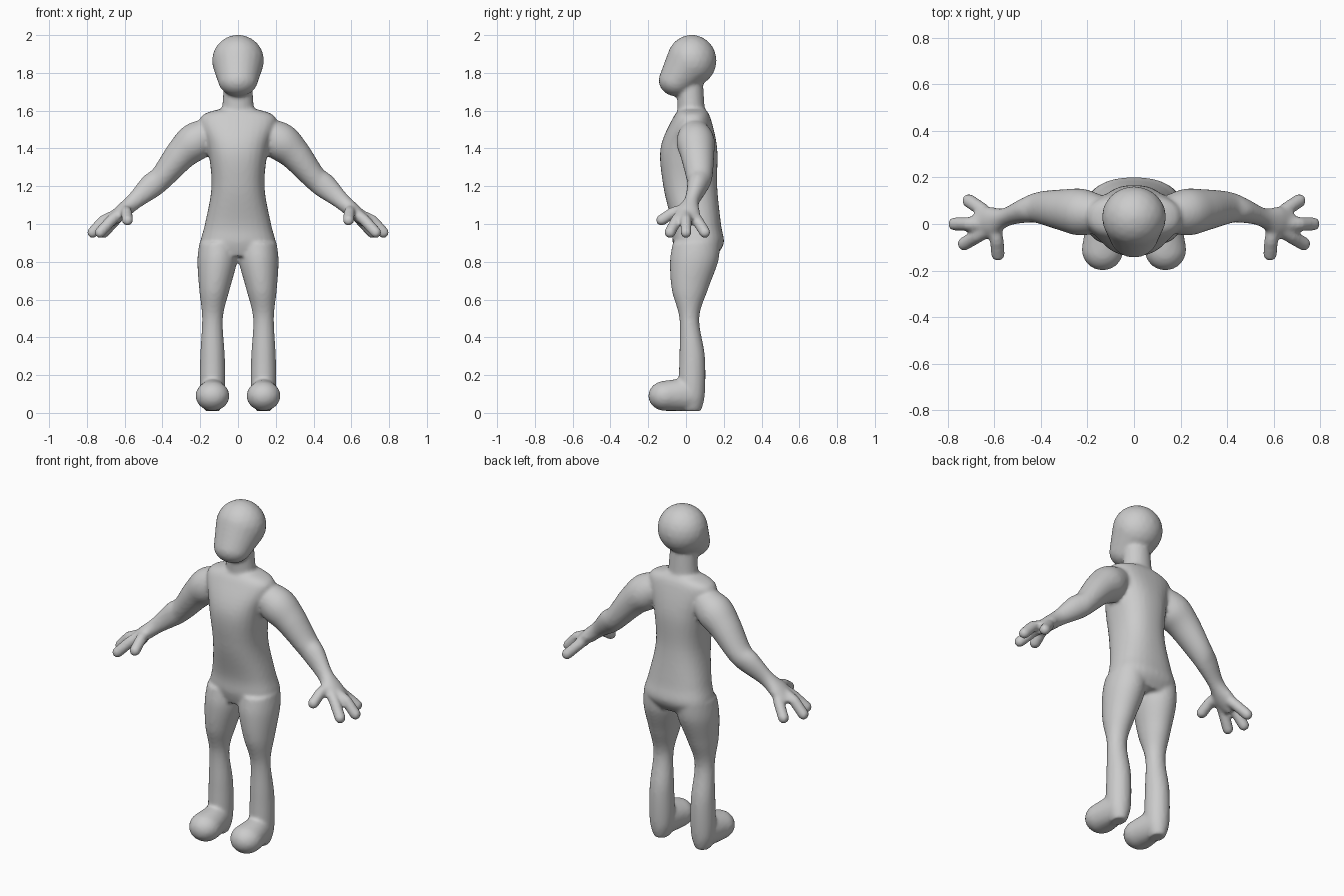
import bpy, bmesh, math
from mathutils import Vector

cube = bpy.data.objects.get("Cube")
if cube:
    bpy.data.objects.remove(cube)

SEGMENTS = 32
STEPS = 6
bm = bmesh.new()

# Unit ball points shared by every hull
ball_mesh = bmesh.new()
bmesh.ops.create_icosphere(ball_mesh, subdivisions=3, radius=1)
ball_points = [v.co.copy() for v in ball_mesh.verts]
ball_mesh.free()


def spline(rows):
    """Pass a smooth curve through rows of numbers."""
    keys = [Vector(row) for row in rows]
    keys = [keys[0], *keys, keys[-1]]
    result = []
    for before, start, end, after in zip(keys, keys[1:], keys[2:], keys[3:]):
        leave, arrive = (end - before) / 2, (after - start) / 2
        for step in range(STEPS):
            t = step / STEPS
            rise = t * t * (3 - 2 * t)
            result.append(start * (1 - rise) + end * rise
                          + leave * t * (1 - t) ** 2 - arrive * t * t * (1 - t))
    return result + [keys[-1]]


def loft(rings, power):
    """Closed tube through rings of (centre, half axis, half axis)."""
    loops = []
    for centre, across, along in rings:
        loop = []
        for i in range(SEGMENTS):
            angle = math.tau * i / SEGMENTS
            a, b = math.cos(angle), math.sin(angle)
            swell = (abs(a) ** power + abs(b) ** power) ** (-1 / power)
            loop.append(bm.verts.new(centre + (across * a + along * b) * swell))
        loops.append(loop)
    for low, high in zip(loops, loops[1:]):
        for i in range(SEGMENTS):
            bm.faces.new((low[i - 1], low[i], high[i], high[i - 1]))
    bm.faces.new(loops[0])
    bm.faces.new(loops[-1])


def column(rows, power=2, x=0):
    """Upright form from rows of (height, lean, half width, front, back)."""
    rings = []
    for z, lean, width, front, back in spline(rows):
        centre = Vector((x + lean, (front + back) / 2, z))
        rings.append((centre, Vector((width, 0, 0)),
                      Vector((0, (back - front) / 2, 0))))
    loft(rings, power)


def limb(rows):
    """Tube square to its path, from rows of (x, y, z, thickness, depth)."""
    rows = spline(rows)
    rings = []
    for i, row in enumerate(rows):
        after, before = rows[min(i + 1, len(rows) - 1)], rows[max(i - 1, 0)]
        path = Vector((after - before)[:3]).normalized()
        side = (Vector((0, 1, 0)) - path * path.y).normalized()
        rings.append((Vector(row[:3]), path.cross(side) * row[3], side * row[4]))
    loft(rings, power=2)


def hull(*balls):
    """Skin stretched over ellipsoids given as (centre, radii)."""
    verts = [bm.verts.new(Vector(centre) + Vector(radii) * p)
             for centre, radii in balls for p in ball_points]
    made = bmesh.ops.convex_hull(bm, input=verts)
    spare = {g for g in made["geom_interior"] + made["geom_unused"]
             if isinstance(g, bmesh.types.BMVert)}
    bmesh.ops.delete(bm, geom=list(spare), context="VERTS")


def finger(points, radius=.03):
    """Jointed finger with round ends."""
    for start, end in zip(points, points[1:]):
        hull((start, [radius] * 3), (end, [radius] * 3))


# Left leg, leaning in toward the hip
column([(.9, -.03, .1, -.07, .18),
        (.8, -.025, .105, -.085, .17),
        (.65, -.01, .08, -.075, .115),
        (.5, 0, .055, -.035, .07),
        (.3, 0, .065, -.035, .1),
        (.1, 0, .065, -.04, .1),
        (.01, 0, .04, -.02, .08)], x=.135)

# Left foot: heel and ball
hull(((.135, .03, .1), (.065, .07, .09)),
     ((.135, -.11, .09), (.09, .09, .08)))

# Left arm from shoulder to palm
limb([(.12, .04, 1.5, .07, .07),
      (.22, .05, 1.44, .1, .1),
      (.3, .06, 1.37, .085, .09),
      (.4, .07, 1.25, .065, .07),
      (.46, .06, 1.2, .065, .055),
      (.55, .03, 1.12, .045, .04),
      (.62, .01, 1.06, .04, .065),
      (.68, .01, 1.01, .03, .05)])

# Left fingers fan out from the palm, with the thumb in front
for reach, spread in ((.77, 0), (.71, .1), (.73, -.085)):
    finger([(.62, spread / 4, 1.06),
            (reach - .06, spread * .6, 1.02),
            (reach, spread, .955)])
finger([(.6, 0, 1.08), (.59, -.07, 1.06), (.585, -.13, 1.02)])

# Right limbs mirror the left ones
copy = bmesh.ops.duplicate(bm, geom=bm.verts[:] + bm.edges[:] + bm.faces[:])
for part in copy["geom"]:
    if isinstance(part, bmesh.types.BMVert):
        part.co.x = -part.co.x

# Torso and hips
column([(1.61, 0, .09, -.03, .1),
        (1.56, 0, .2, -.07, .13),
        (1.4, 0, .16, -.135, .165),
        (1.2, 0, .14, -.12, .165),
        (1, 0, .175, -.075, .185),
        (.9, 0, .2, -.07, .2),
        (.83, 0, .19, -.05, .16)], power=2.4)

# Neck
column([(1.5, 0, .1, -.05, .11),
        (1.6, 0, .085, -.045, .1),
        (1.75, 0, .075, -.05, .09)])

# Head: skull and jaw
hull(((0, .03, 1.865), (.138, .132, .137)),
     ((0, -.05, 1.76), (.105, .095, .085)))

bmesh.ops.recalc_face_normals(bm, faces=bm.faces)
mesh = bpy.data.meshes.new("body")
bm.to_mesh(mesh)
bm.free()
body = bpy.data.objects.new("body", mesh)
bpy.context.collection.objects.link(body)

# Fuse the parts into one skin and soften the joins
fuse = body.modifiers.new("fuse", "REMESH")
fuse.mode = "VOXEL"
fuse.voxel_size = .01
fuse.use_smooth_shade = True
soften = body.modifiers.new("soften", "SMOOTH")
soften.iterations = 6

# Plain grey skin
grey = bpy.data.materials.new("plain grey")
grey.use_nodes = True
color = (.6, .6, .6, 1)
grey.diffuse_color = color
grey.node_tree.nodes["Principled BSDF"].inputs["Base Color"].default_value = color
mesh.materials.append(grey)
